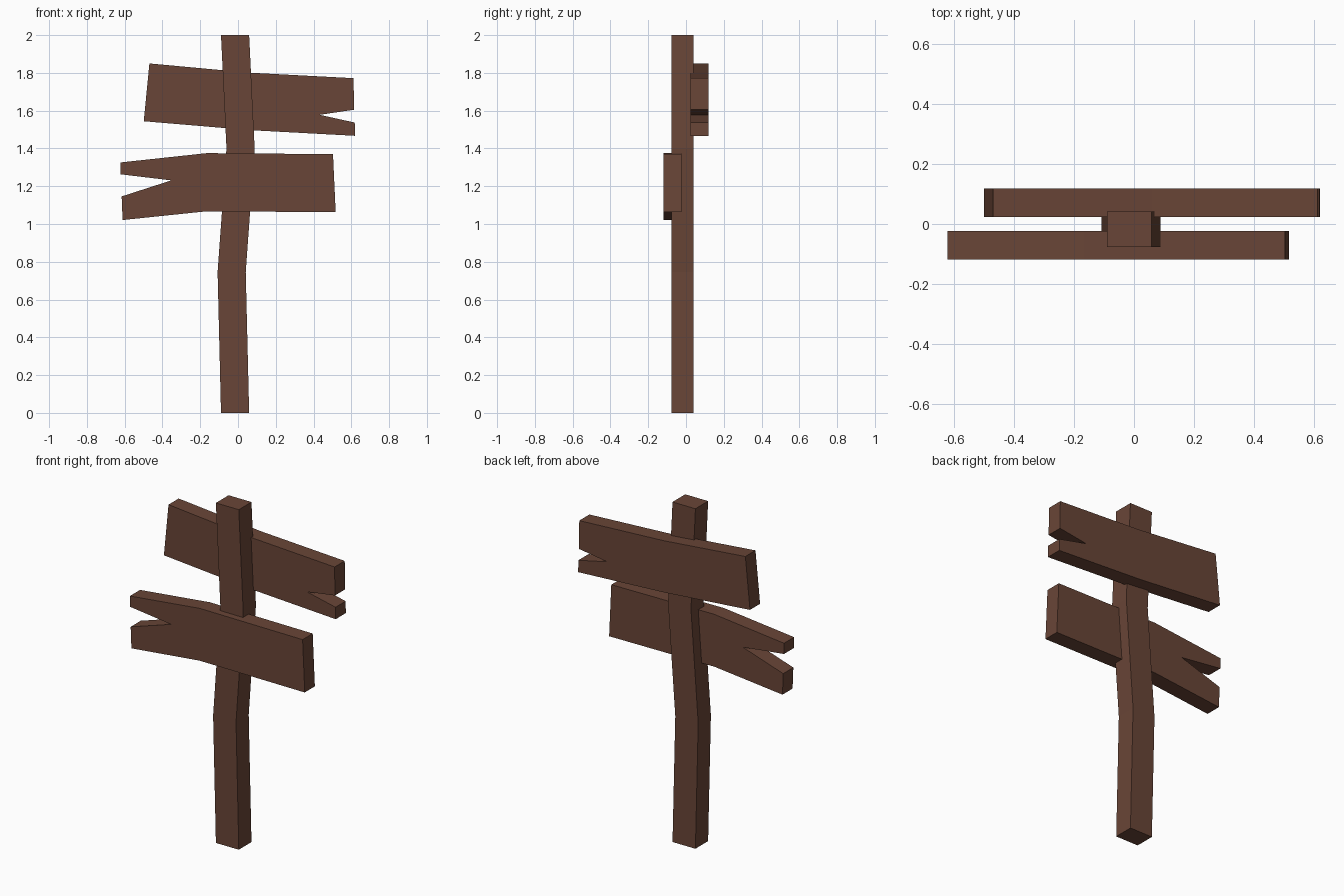
import bpy
import bmesh

if "Cube" in bpy.data.objects:
    bpy.data.objects.remove(bpy.data.objects["Cube"])

wood = bpy.data.materials.new("brown wood")
wood.diffuse_color = (0.141, 0.060, 0.038, 1.0)
wood.use_nodes = True
wood.node_tree.nodes["Principled BSDF"].inputs["Base Color"].default_value = wood.diffuse_color


def slab(name, outline, y_front, y_back):
    """Extrude an x-z outline from y_front to y_back."""
    bm = bmesh.new()
    face = bm.faces.new([bm.verts.new((x, y_front, z)) for x, z in outline])
    ext = bmesh.ops.extrude_face_region(bm, geom=[face], use_keep_orig=True)
    moved = [g for g in ext["geom"] if isinstance(g, bmesh.types.BMVert)]
    bmesh.ops.translate(bm, verts=moved, vec=(0, y_back - y_front, 0))
    bmesh.ops.recalc_face_normals(bm, faces=bm.faces)
    mesh = bpy.data.meshes.new(name)
    bm.to_mesh(mesh)
    bm.free()
    mesh.materials.append(wood)
    obj = bpy.data.objects.new(name, mesh)
    bpy.context.collection.objects.link(obj)
    return obj


# Crooked post: left edge positions at each height, constant width
edge = [(-0.09, 0.0), (-0.108, 0.745), (-0.061, 1.4), (-0.09, 2.0)]
width = 0.149
slab("post", edge + [(x + width, z) for x, z in reversed(edge)], -0.077, 0.041)

# Upper board on the back of the post, split at its right end
slab("upper_board", [
    (-0.469, 1.850), (-0.499, 1.544), (0.06, 1.497), (0.619, 1.467),
    (0.618, 1.537), (0.432, 1.578), (0.614, 1.605), (0.612, 1.772),
    (0.06, 1.801)], 0.024, 0.118)

# Lower board on the front of the post, split at its left end
slab("lower_board", [
    (-0.621, 1.326), (-0.621, 1.263), (-0.353, 1.231), (-0.616, 1.146),
    (-0.611, 1.021), (-0.168, 1.067), (0.517, 1.063), (0.503, 1.370),
    (-0.166, 1.375)], -0.118, -0.024)
